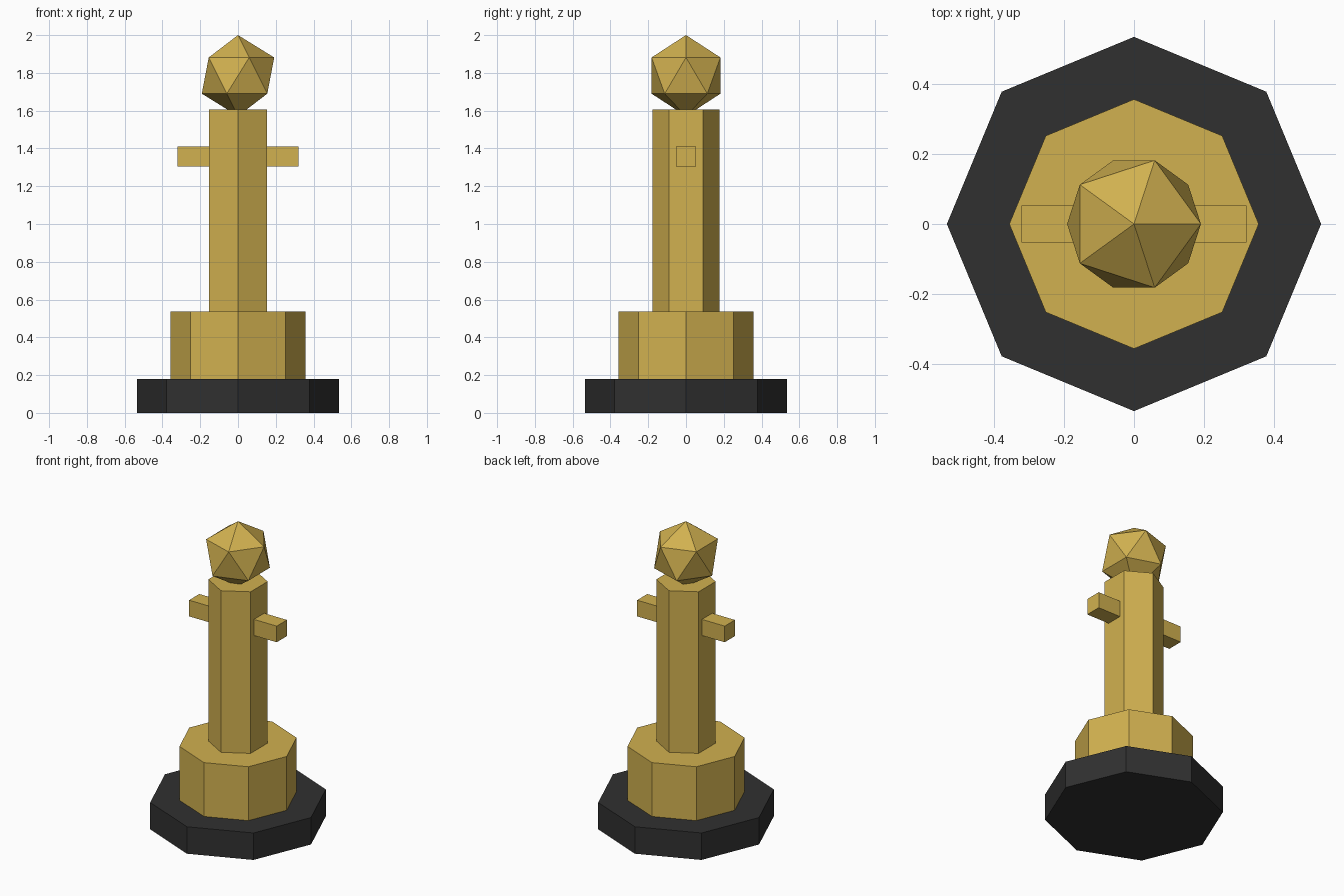
import bpy

if "Cube" in bpy.data.objects:
    bpy.data.objects.remove(bpy.data.objects["Cube"], do_unlink=True)

UNIT = 2 / 5.6  # the model is 5.6 design units tall


def make_material(name, rgb):
    mat = bpy.data.materials.new(name)
    mat.use_nodes = True
    color = (*rgb, 1)
    mat.diffuse_color = color
    mat.node_tree.nodes["Principled BSDF"].inputs["Base Color"].default_value = color
    return mat


def finish(name, mat):
    obj = bpy.context.object
    obj.name = name
    obj.data.materials.append(mat)
    return obj


def prism(name, sides, radius, bottom, height, mat):
    bpy.ops.mesh.primitive_cylinder_add(
        vertices=sides, radius=radius * UNIT, depth=height * UNIT,
        location=(0, 0, (bottom + height / 2) * UNIT))
    return finish(name, mat)


gold = make_material("gold", (0.64, 0.44, 0.08))
black = make_material("black", (0.03, 0.03, 0.03))

# Stepped octagonal base and hexagonal post
prism("base_plinth", 8, 1.5, 0, 0.5, black)
prism("pedestal", 8, 1.0, 0.5, 1.0, gold)
prism("post", 6, 0.5, 1.5, 3.0, gold)

# Square bar passing through the post
bpy.ops.mesh.primitive_cube_add(size=1, location=(0, 0, 3.8 * UNIT))
bar = finish("crossbar", gold)
bar.scale = (1.8 * UNIT, 0.3 * UNIT, 0.3 * UNIT)

# Faceted ball on top
bpy.ops.mesh.primitive_ico_sphere_add(
    subdivisions=1, radius=0.6 * UNIT, location=(0, 0, 5 * UNIT))
finish("finial", gold)
